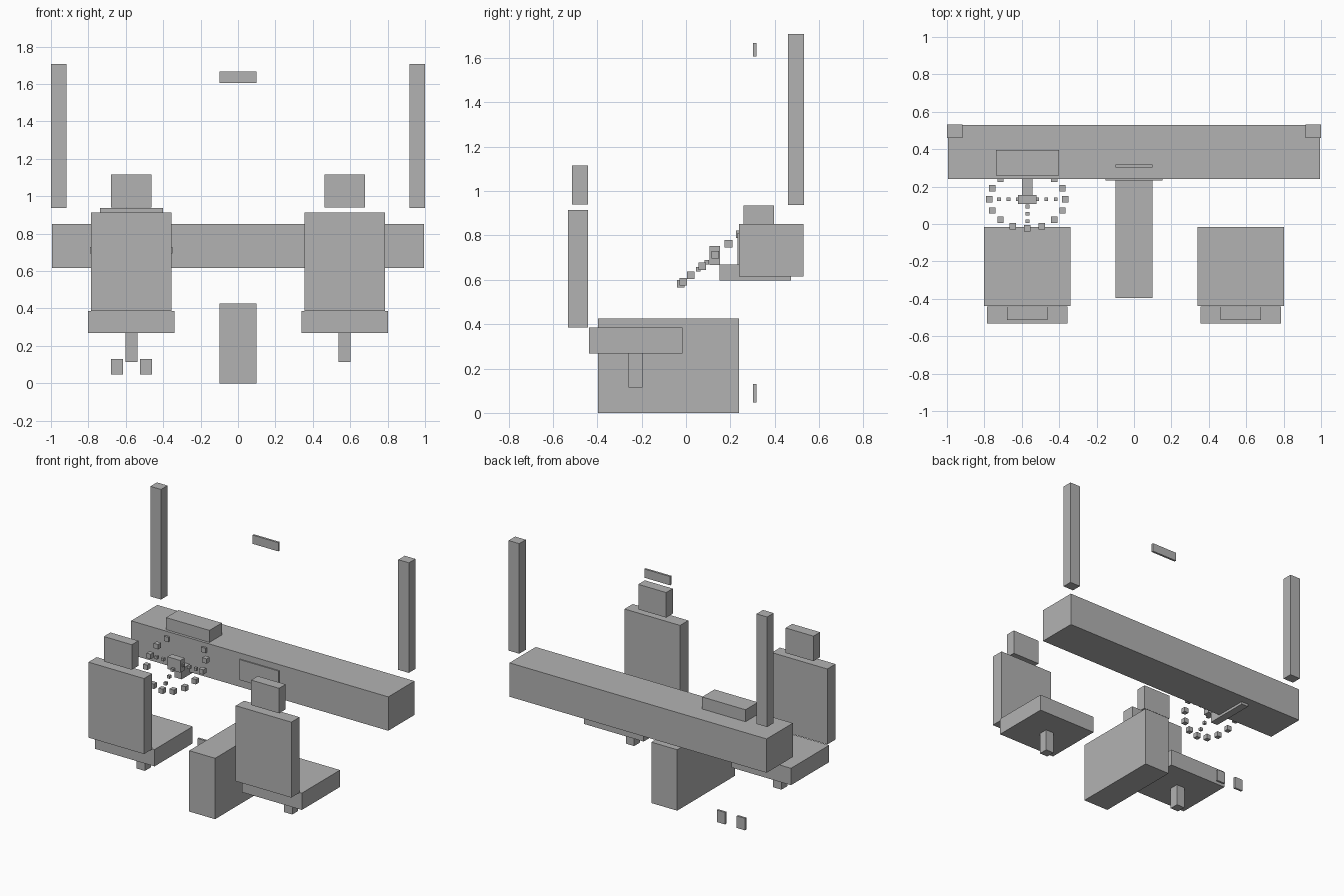
import bpy, math

if "Cube" in bpy.data.objects:
    bpy.data.objects.remove(bpy.data.objects["Cube"])

grey = bpy.data.materials.new("mid grey")
grey.diffuse_color = (0.45, 0.45, 0.45, 1)
grey.use_nodes = True
grey.node_tree.nodes["Principled BSDF"].inputs["Base Color"].default_value = grey.diffuse_color

FACES = [(0, 3, 2, 1), (4, 5, 6, 7), (0, 1, 5, 4),
         (1, 2, 6, 5), (2, 3, 7, 6), (3, 0, 4, 7)]


def boxes(name, items):
    """One object made of axis-aligned boxes, each given as (x0, x1, y0, y1, z0, z1)."""
    verts, faces = [], []
    for x0, x1, y0, y1, z0, z1 in items:
        n = len(verts)
        verts += [(x, y, z) for z in (z0, z1)
                  for x, y in ((x0, y0), (x1, y0), (x1, y1), (x0, y1))]
        faces += [tuple(n + i for i in f) for f in FACES]
    mesh = bpy.data.meshes.new(name)
    mesh.from_pydata(verts, [], faces)
    mesh.materials.append(grey)
    obj = bpy.data.objects.new(name, mesh)
    bpy.context.collection.objects.link(obj)
    return obj


def box(name, cx, half_width, y0, y1, z0, z1):
    return boxes(name, [(cx - half_width, cx + half_width, y0, y1, z0, z1)])


def cube(c, size):
    h = size / 2
    return (c[0] - h, c[0] + h, c[1] - h, c[1] + h, c[2] - h, c[2] + h)


SEAT_X = 0.57

# Dashboard, instrument hood, centre screen and console
box("dashboard", 0, 0.995, 0.24, 0.53, 0.615, 0.852)
box("instrument_hood", -SEAT_X, 0.168, 0.259, 0.396, 0.852, 0.936)
box("centre_screen", 0, 0.152, 0.232, 0.242, 0.667, 0.81)
box("centre_console", 0, 0.10, -0.396, 0.24, 0, 0.426)

# Rear-view mirror
box("rear_view_mirror", 0, 0.10, 0.303, 0.318, 1.606, 1.667)

# Seats and windscreen pillars on both sides
for side, s in (("left", -1), ("right", 1)):
    x = s * SEAT_X
    box(side + "_seat_cushion", x, 0.231, -0.438, -0.016, 0.268, 0.386)
    box(side + "_seat_back", x, 0.215, -0.532, -0.441, 0.386, 0.914)
    box(side + "_headrest", x, 0.108, -0.514, -0.441, 0.94, 1.115)
    box(side + "_seat_pedestal", x, 0.032, -0.26, -0.195, 0.115, 0.268)
    box(side + "_pillar", s * 0.959, 0.041, 0.46, 0.532, 0.937, 1.707)

# Pedals
for name, dx in (("brake_pedal", -0.077), ("accelerator_pedal", 0.077)):
    box(name, -SEAT_X + dx, 0.032, 0.303, 0.318, 0.047, 0.131)

# Steering wheel: tilted ring of small cubes with three dotted spokes
TILT, RADIUS, HUB = math.radians(40), 0.203, (-SEAT_X, 0.132, 0.712)


def on_wheel(angle, r):
    u, v = r * math.cos(angle), r * math.sin(angle)
    return (HUB[0] + u, HUB[1] + v * math.cos(TILT), HUB[2] + v * math.sin(TILT))


boxes("steering_wheel_rim",
      [cube(on_wheel(math.tau * i / 16, RADIUS), 0.034) for i in range(16)])
boxes("steering_wheel_spokes",
      [cube(on_wheel(a, RADIUS * k / 4), 0.02)
       for a in (0, math.pi, -math.pi / 2) for k in (1, 2, 3)])
box("steering_wheel_hub", -SEAT_X, 0.05, 0.106, 0.154, 0.667, 0.752)
box("steering_column", -SEAT_X, 0.028, 0.152, 0.473, 0.597, 0.669)
